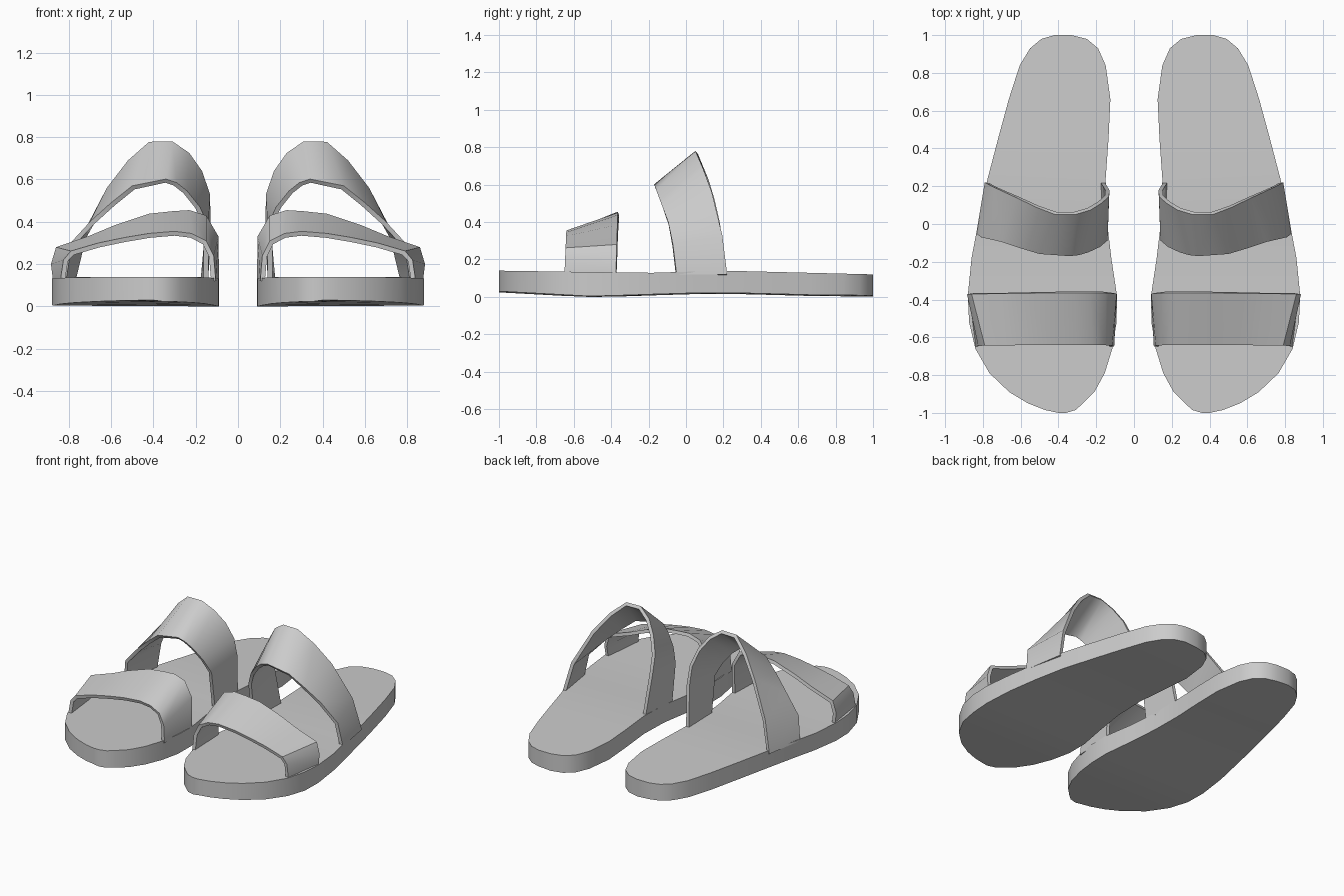
import bpy, bmesh, math

if "Cube" in bpy.data.objects:
    bpy.data.objects.remove(bpy.data.objects["Cube"], do_unlink=True)

grey = bpy.data.materials.new("plain grey")
grey.use_nodes = True
grey.diffuse_color = (0.6, 0.6, 0.6, 1)
grey.node_tree.nodes["Principled BSDF"].inputs["Base Color"].default_value = (0.6, 0.6, 0.6, 1)


def interp(points, t):
    """Piecewise linear lookup in a sorted list of (t, value) pairs."""
    if t <= points[0][0]:
        return points[0][1]
    for (a, va), (b, vb) in zip(points, points[1:]):
        if t <= b:
            return va + (vb - va) * (t - a) / (b - a)
    return points[-1][1]


def finish(bm, name, angle, thickness=0.0):
    """Turn a bmesh into a shaded object, with optional inward thickness."""
    mesh = bpy.data.meshes.new(name)
    bm.to_mesh(mesh)
    bm.free()
    mesh.materials.append(grey)
    obj = bpy.data.objects.new(name, mesh)
    bpy.context.collection.objects.link(obj)
    bpy.ops.object.select_all(action="DESELECT")
    obj.select_set(True)
    bpy.context.view_layer.objects.active = obj
    if thickness:
        shell = obj.modifiers.new("thickness", "SOLIDIFY")
        shell.thickness = thickness
        shell.offset = -1
        shell.use_even_offset = True
        bpy.ops.object.modifier_apply(modifier=shell.name)
    bpy.ops.object.shade_smooth_by_angle(angle=math.radians(angle))


def loft(bm, rows, closed):
    """Skin neighbouring rows of points with quads."""
    grid = [[bm.verts.new(p) for p in row] for row in rows]
    count = len(grid[0])
    for a, b in zip(grid, grid[1:]):
        for i in range(count if closed else count - 1):
            j = (i + 1) % count
            bm.faces.new((a[i], a[j], b[j], b[i]))
    return grid


# Sole: (y, inner x, outer x) stations from toe to heel
STATIONS = [
    (-1, .36, .40), (-.985, .31, .47), (-.95, .27, .56), (-.89, .21, .66),
    (-.79, .155, .765), (-.66, .115, .84), (-.52, .092, .873), (-.38, .09, .88),
    (-.18, .12, .86), (.03, .145, .82), (.24, .15, .775), (.45, .135, .72),
    (.66, .125, .663), (.84, .15, .605), (.93, .19, .55), (.98, .25, .49), (1, .33, .42),
]
SOLE_TOP = [(-1, .14), (-.2, .128), (.2, .14), (1, .12)]
SOLE_BOTTOM = [(-1, .03), (-.5, .003), (0, .02), (.25, .022), (.7, .01), (1, .008)]


def make_sole(side, label):
    rows = []
    for y, inner, outer in STATIONS:
        top, low = interp(SOLE_TOP, y), interp(SOLE_BOTTOM, y)
        inner_low = max(0, low - .006)
        rows.append([(side * x, y, z) for x, z in
                     ((inner, inner_low), (inner, top), (outer, top), (outer, low))])
    bm = bmesh.new()
    grid = loft(bm, rows, True)
    for end in (grid[0], grid[-1]):
        bm.faces.new(end)
    bmesh.ops.recalc_face_normals(bm, faces=bm.faces)
    finish(bm, label + "_sole", 35)


def make_strap(side, label, front, back, front_y, back_y):
    """Band between two arch profiles (x, z); y follows from the height."""
    rows = [[(side * x, interp(rule, z), z) for x, z in arch]
            for arch, rule in ((front, front_y), (back, back_y))]
    bm = bmesh.new()
    loft(bm, rows, False)
    bm.normal_update()
    highest = max(bm.faces, key=lambda f: f.calc_center_median().z)
    if highest.normal.z < 0:
        bmesh.ops.reverse_faces(bm, faces=bm.faces)
    finish(bm, label, 40, .022)


# Toe strap: low arch, higher at its rear edge
TOE_FRONT = [(.105, .12), (.115, .24), (.15, .31), (.22, .345), (.30, .355), (.42, .345),
             (.54, .325), (.66, .3), (.79, .262), (.825, .22), (.84, .12)]
TOE_BACK = [(.09, .12), (.092, .33), (.15, .43), (.23, .455), (.31, .45), (.42, .438),
            (.58, .385), (.70, .335), (.86, .28), (.884, .2), (.874, .12)]

# Instep strap: tall arch leaning forward
INSTEP_FRONT = [(.14, .12), (.14, .38), (.18, .47), (.24, .545), (.29, .585), (.34, .602),
                (.50, .57), (.60, .49), (.70, .4), (.81, .28), (.835, .12)]
INSTEP_BACK = [(.155, .12), (.13, .4), (.132, .53), (.17, .64), (.23, .725), (.31, .78),
               (.42, .778), (.52, .69), (.62, .56), (.74, .33), (.79, .12)]

for side, label in ((1, "left"), (-1, "right")):
    make_sole(side, label)
    make_strap(side, label + "_toe_strap", TOE_FRONT, TOE_BACK,
               [(.12, -.65), (.35, -.64)], [(.12, -.375), (.45, -.365)])
    make_strap(side, label + "_instep_strap", INSTEP_FRONT, INSTEP_BACK,
               [(.12, -.05), (.36, -.08), (.6, -.17)],
               [(.12, .22), (.3, .2), (.47, .165), (.62, .12), (.78, .05)])
